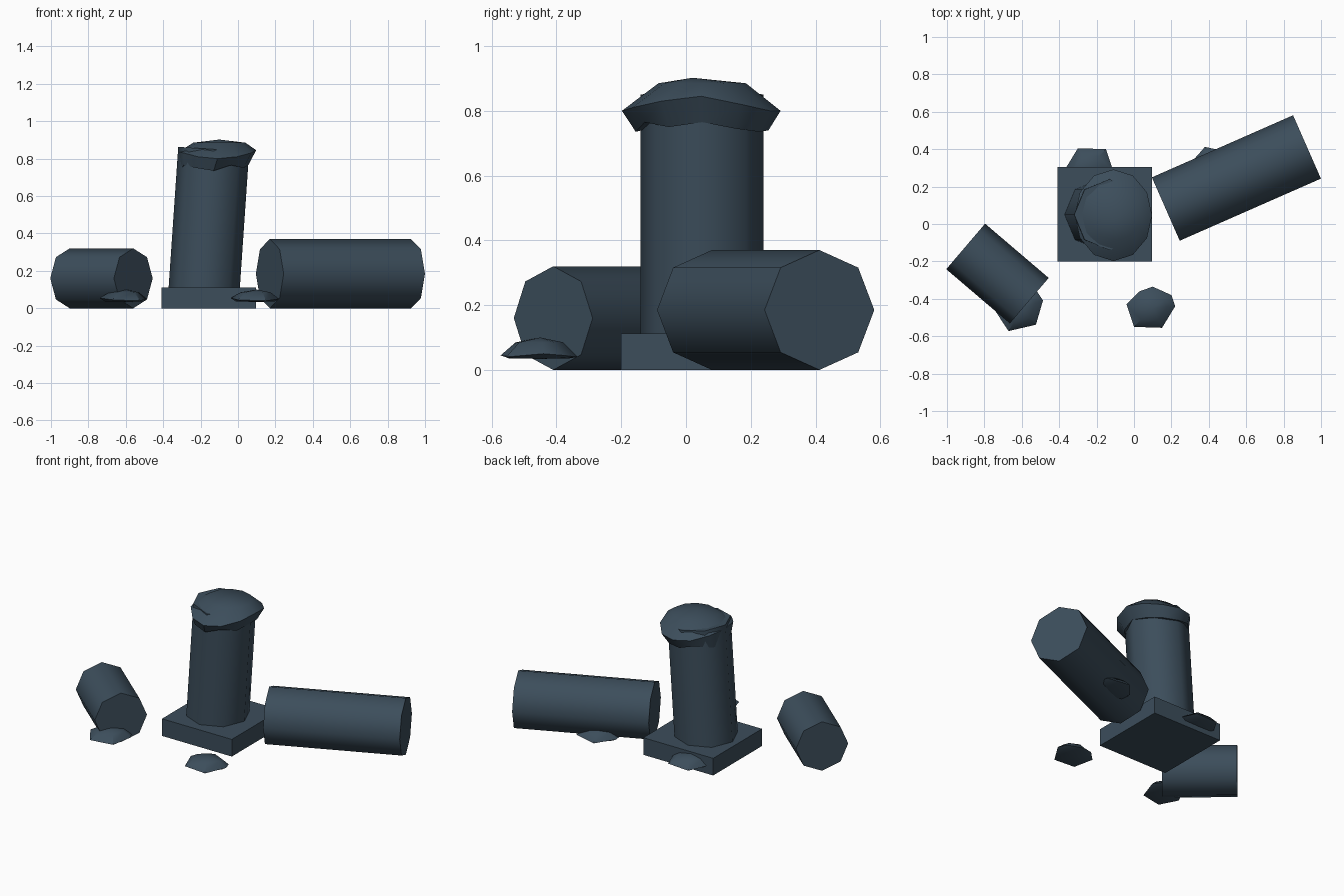
import bpy, bmesh, math
from mathutils import Vector, Matrix

if "Cube" in bpy.data.objects:
    bpy.data.objects.remove(bpy.data.objects["Cube"])

slate = bpy.data.materials.new("dark_slate")
slate.diffuse_color = (0.045, 0.075, 0.105, 1)
slate.use_nodes = True
slate.node_tree.nodes["Principled BSDF"].inputs["Base Color"].default_value = slate.diffuse_color


def finish(name, bm, angle=60):
    bmesh.ops.recalc_face_normals(bm, faces=bm.faces[:])
    me = bpy.data.meshes.new(name)
    bm.to_mesh(me)
    bm.free()
    me.materials.append(slate)
    ob = bpy.data.objects.new(name, me)
    bpy.context.collection.objects.link(ob)
    bpy.ops.object.select_all(action='DESELECT')
    ob.select_set(True)
    bpy.context.view_layer.objects.active = ob
    bpy.ops.object.shade_smooth_by_angle(angle=math.radians(angle))
    return ob


def drum(name, a, b, r):
    """Eight-sided shaft from a to b, one vertex on each main axis."""
    a, b = Vector(a), Vector(b)
    axis = (b - a).normalized()
    up = Vector((0, 0, 1)) if abs(axis.z) < 0.7 else Vector((0, 1, 0))
    side = axis.cross(up).normalized()
    up = side.cross(axis)
    bm = bmesh.new()
    ends = []
    for c in (a, b):
        ends.append([bm.verts.new(c + r * (math.cos(i * math.pi / 4) * side
                                           + math.sin(i * math.pi / 4) * up))
                     for i in range(8)])
    for i in range(8):
        j = (i + 1) % 8
        bm.faces.new((ends[0][i], ends[0][j], ends[1][j], ends[1][i]))
    bm.faces.new(ends[0])
    bm.faces.new(ends[1])
    return finish(name, bm)


def lump(name, rings, bottom, top):
    """Irregular low-poly mound skinned over stacked rings."""
    bm = bmesh.new()
    rows = [[bm.verts.new(p) for p in ring] for ring in rings]
    lo, hi = bm.verts.new(bottom), bm.verts.new(top)
    n = len(rows[0])
    for i in range(n):
        j = (i + 1) % n
        bm.faces.new((lo, rows[0][j], rows[0][i]))
        bm.faces.new((rows[-1][i], rows[-1][j], hi))
        for r0, r1 in zip(rows, rows[1:]):
            bm.faces.new((r0[i], r0[j], r1[j], r1[i]))
    return finish(name, bm, 40)


# Square plinth
bm = bmesh.new()
bmesh.ops.create_cube(bm, size=1, matrix=Matrix.Translation((-0.157, 0.052, 0.056))
                      @ Matrix.Diagonal((0.505, 0.505, 0.112, 1)))
finish("plinth", bm, 30)

# Leaning column and two fallen pieces
drum("standing_column", (-0.184, 0.05, 0.06), (-0.13, 0.05, 0.85), 0.19)
drum("long_fallen_column", (0.17, 0.08, 0.185), (0.925, 0.412, 0.185), 0.185)
drum("short_fallen_column", (-0.9, -0.12, 0.16), (-0.56, -0.41, 0.16), 0.16)

# Ragged cap on the column: hanging edge, rim, shoulder
N = 12
edge_z = [.765, .745, .735, .74, .765, .745, .73, .765, .75, .735, .765, .75]
rim_z = [.845, .82, .80, .80, .81, .83, .835, .83, .81, .80, .81, .83]
hang, rim, shoulder = [], [], []
for i in range(N):
    t = math.tau * i / N
    c, s = math.cos(t), math.sin(t)
    hang.append((-0.13 + 0.185 * c, 0.05 + 0.205 * s, edge_z[i]))
    rim.append((-0.11 + 0.207 * c, 0.047 + 0.245 * s, rim_z[i]))
    shoulder.append((-0.10 + 0.14 * c, 0.05 + 0.135 * s, 0.885))
lump("column_cap", [hang, rim, shoulder], (-0.13, 0.05, 0.79), (-0.10, 0.02, 0.902))

# Small mounds on the ground, one outline turned for each
outline = [(-.14, .02), (-.10, -.10), (.05, -.105), (.12, .01),
           (.10, .07), (0, .115), (-.07, .09)]
rim_h = [.055, .045, .04, .05, .045, .04, .05]
for k, (x, y, turn) in enumerate([(.10, -.45, 0), (-.60, -.45, 15),
                                  (-.25, .30, 180), (.41, .30, 170)]):
    rot = Matrix.Rotation(math.radians(turn), 2)
    rings = []
    for scale, z in ((.8, .036), (1, None), (.62, .085)):
        ring = []
        for p, h in zip(outline, rim_h):
            q = rot @ Vector(p) * scale
            ring.append((x + q.x, y + q.y, h if z is None else z))
        rings.append(ring)
    lump("ground_mound_%d" % (k + 1), rings, (x, y, .034), (x, y, .1))
